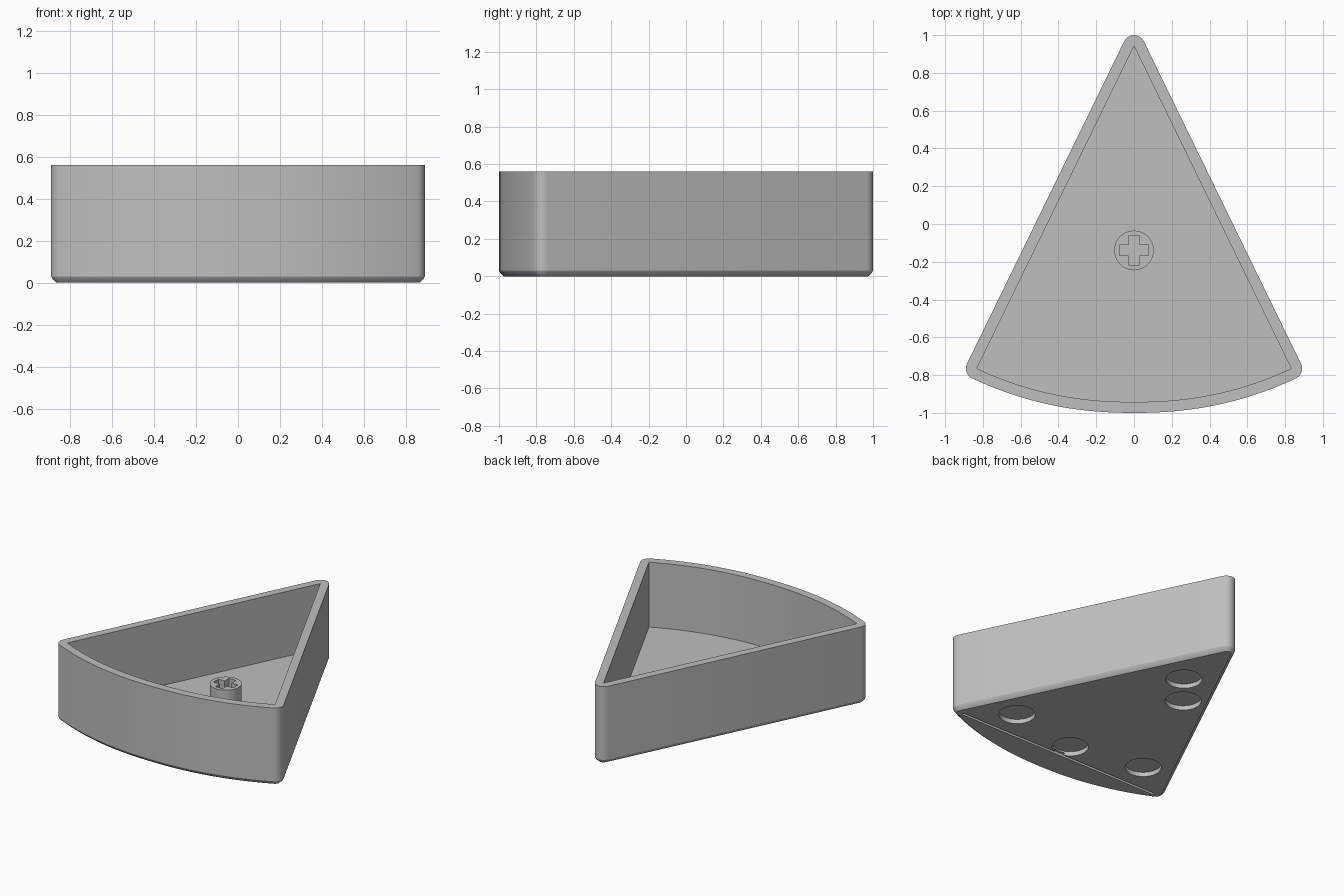
import bpy, bmesh, math
from mathutils import Vector

old = bpy.data.objects.get("Cube")
if old:
    bpy.data.objects.remove(old)

HEIGHT, FLOOR, WALL = 0.56, 0.09, 0.058
APEX, CORNER_X, CORNER_Y, SAG = 0.942, 0.832, -0.765, 0.177

grey = bpy.data.materials.new("plain_grey")
grey.use_nodes = True
colour = (0.52, 0.52, 0.52, 1)
grey.diffuse_color = colour
grey.node_tree.nodes["Principled BSDF"].inputs["Base Color"].default_value = colour


def make_object(name, bm):
    bmesh.ops.recalc_face_normals(bm, faces=bm.faces)
    mesh = bpy.data.meshes.new(name)
    bm.to_mesh(mesh)
    bm.free()
    mesh.materials.append(grey)
    obj = bpy.data.objects.new(name, mesh)
    bpy.context.collection.objects.link(obj)
    return obj


def cylinder(name, x, y, z0, z1, radius, sides=48):
    bm = bmesh.new()
    bmesh.ops.create_cone(bm, cap_ends=True, segments=sides,
                          radius1=radius, radius2=radius, depth=z1 - z0)
    bmesh.ops.translate(bm, verts=bm.verts, vec=(x, y, (z0 + z1) / 2))
    return make_object(name, bm)


def box(name, x, y, z0, z1, width, depth):
    bm = bmesh.new()
    bmesh.ops.create_cube(bm, size=1)
    bmesh.ops.scale(bm, verts=bm.verts, vec=(width, depth, z1 - z0))
    bmesh.ops.translate(bm, verts=bm.verts, vec=(x, y, (z0 + z1) / 2))
    return make_object(name, bm)


def activate(obj):
    bpy.ops.object.select_all(action='DESELECT')
    obj.select_set(True)
    bpy.context.view_layer.objects.active = obj


def cut(target, cutter):
    cutter.hide_render = True
    mod = target.modifiers.new("cut", 'BOOLEAN')
    mod.operation, mod.solver, mod.object = 'DIFFERENCE', 'EXACT', cutter
    activate(target)
    bpy.ops.object.modifier_apply(modifier=mod.name)
    bpy.data.objects.remove(cutter)


# Wedge outline: inner points paired with outward directions
def wedge_outline(arc_steps=36, corner_steps=8):
    points = []

    def corner(x, y, start, end):
        for i in range(corner_steps + 1):
            a = start + (end - start) * i / corner_steps
            points.append((Vector((x, y)), Vector((math.cos(a), math.sin(a)))))

    side = math.atan2(CORNER_X, APEX - CORNER_Y)
    power = 2.2
    slope = math.atan2(SAG * power, CORNER_X)
    corner(0, APEX, side, math.pi - side)
    corner(-CORNER_X, CORNER_Y, math.pi - side, 1.5 * math.pi - slope)
    for i in range(1, arc_steps):
        t = 2 * i / arc_steps - 1
        y = CORNER_Y - SAG * (1 - abs(t) ** power)
        dy = SAG * power * math.copysign(abs(t) ** (power - 1), t) / CORNER_X
        points.append((Vector((CORNER_X * t, y)), Vector((dy, -1)).normalized()))
    corner(CORNER_X, CORNER_Y, slope - math.pi / 2, side)
    return points


# Tray: one shell from the underside, up the wall, over the rim, to the floor
bm = bmesh.new()
outline = wedge_outline()
levels = [(WALL - 0.026, 0), (WALL - 0.006, 0.018), (WALL, 0.03),
          (WALL, HEIGHT), (0, HEIGHT), (0, FLOOR)]
rings = [[bm.verts.new((*(p + n * d), z)) for p, n in outline] for d, z in levels]
count = len(outline)
for low, high in zip(rings, rings[1:]):
    for i in range(count):
        j = (i + 1) % count
        bm.faces.new((low[i], low[j], high[j], high[i]))
bm.faces.new(rings[0])
bm.faces.new(rings[-1])
bmesh.ops.remove_doubles(bm, verts=bm.verts, dist=0.0001)
tray = make_object("wedge_tray", bm)

# Round recesses and a thin groove in the underside
for x, y in [(0, 0.51), (-0.18, 0.287), (0.54, -0.55), (-0.54, -0.55), (0, -0.65)]:
    cut(tray, cylinder("recess_cutter", x, y, -0.1, 0.032, 0.119))
cut(tray, box("groove_cutter", 0, -0.772, -0.1, 0.02, 1.64, 0.02))

# Round post with a cross-shaped socket
post = cylinder("socket_post", 0, -0.14, FLOOR - 0.01, 0.25, 0.105)
for w, d in [(0.156, 0.056), (0.056, 0.156)]:
    cut(post, box("socket_cutter", 0, -0.14, FLOOR + 0.002, 0.4, w, d))

for obj in (tray, post):
    activate(obj)
    bpy.ops.object.shade_smooth_by_angle(angle=math.radians(25))
